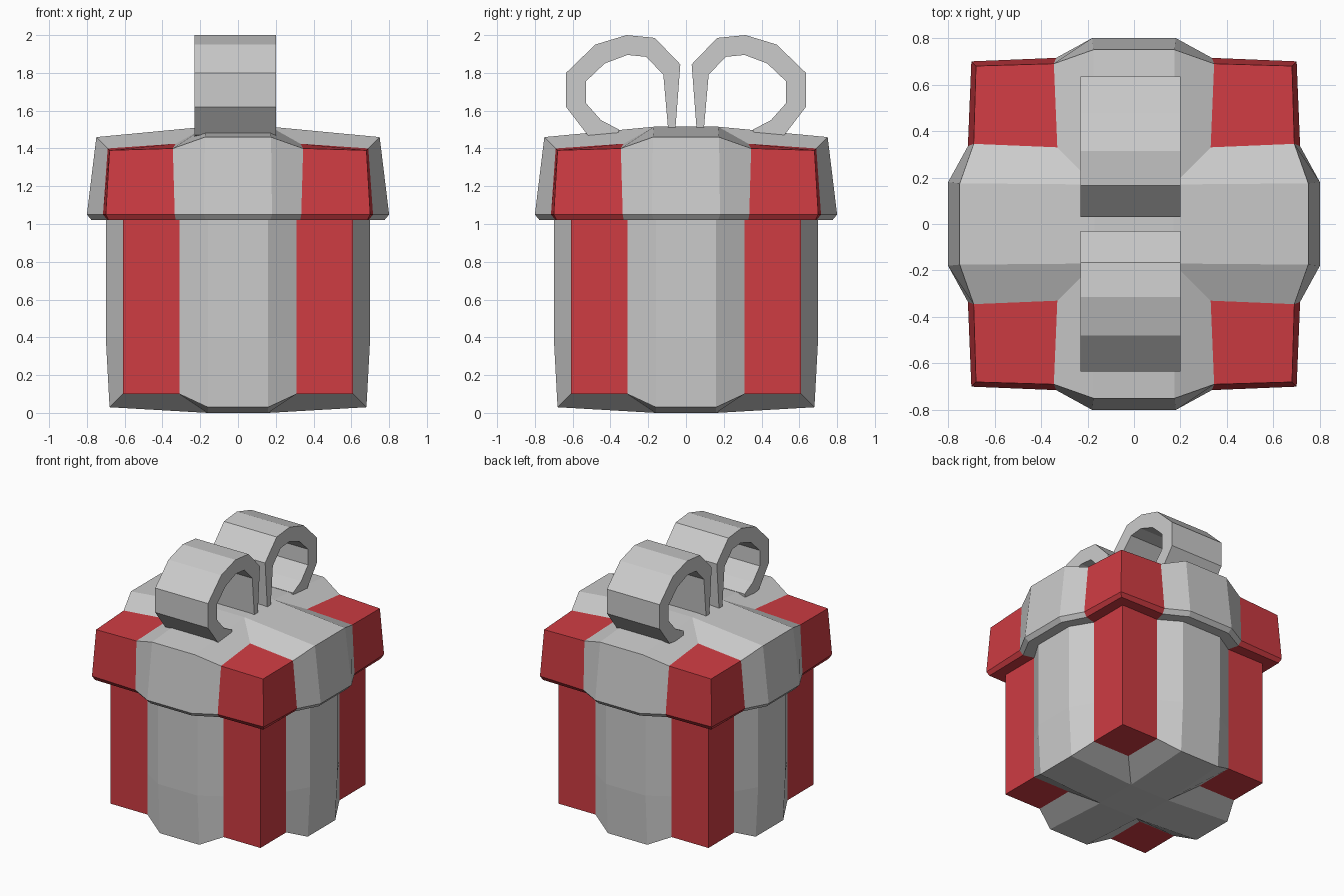
import bpy
from mathutils import Matrix

if "Cube" in bpy.data.objects:
    bpy.data.objects.remove(bpy.data.objects["Cube"])

red = bpy.data.materials.new("red")
red.diffuse_color = (0.62, 0.045, 0.055, 1)
red.use_nodes = True
red.node_tree.nodes["Principled BSDF"].inputs["Base Color"].default_value = red.diffuse_color


def turn(points, k):
    rot = Matrix.Rotation(k * 1.5707963, 3, 'Z')
    return [tuple(rot @ Matrix.Translation(p).translation) for p in points]


def ring(c, e, d, m, b, zc, ze, zm):
    """Four-fold outline: corner c, ribbon edge (e, d), ribbon middle (m, b)."""
    side = [(-c, -c, zc), (-e, -d, ze), (-m, -b, zm), (m, -b, zm), (e, -d, ze)]
    return [p for k in range(4) for p in turn(side, k)]


def add_object(name, verts, faces, mat=None):
    used = sorted({i for f in faces for i in f})
    new = {v: n for n, v in enumerate(used)}
    me = bpy.data.meshes.new(name)
    me.from_pydata([verts[i] for i in used], [], [[new[i] for i in f] for f in faces])
    if mat:
        me.materials.append(mat)
    ob = bpy.data.objects.new(name, me)
    bpy.context.collection.objects.link(ob)
    return ob


def wrapped_box(name, rings, cap_at_top, e, ze, m, zm):
    """Loft the rings upward, cap one end, split into panels and ribbon."""
    verts = [p for r in rings for p in r]
    panels, ribbon = [], []
    for r in range(len(rings) - 1):
        for i in range(20):
            j, a, b = (i + 1) % 20, r * 20, r * 20 + 20
            group = panels if i % 5 in (0, 4) else ribbon
            group.append([a + i, a + j, b + j, b + i])
    # cap: crossing ribbon with a raised middle and sunken corner panels
    base = 20 * (len(rings) - 1) if cap_at_top else 0
    n = len(verts)
    for k in range(4):
        verts += turn([(-e, -e, ze), (-m, -m, zm)], k)
    E = lambda k: n + 2 * (k % 4)
    M = lambda k: E(k) + 1
    R = lambda i: base + i % 20
    cap_red, cap_grey = [], [[M(0), M(1), M(2), M(3)]]
    for k in range(4):
        s = 5 * k
        cap_red.append([R(s), R(s + 1), E(k), R(s - 1)])
        cap_grey += [[R(s + 1), R(s + 2), M(k), E(k)],
                     [R(s + 2), R(s + 3), M(k + 1), M(k)],
                     [R(s + 3), R(s + 4), E(k + 1), M(k + 1)]]
    step = 1 if cap_at_top else -1
    panels += [f[::step] for f in cap_red]
    ribbon += [f[::step] for f in cap_grey]
    add_object(name + "_panels", verts, panels, red)
    add_object(name + "_ribbon", verts, ribbon)


# Box body
wrapped_box("box", [
    ring(0.61, 0.31, 0.61, 0.16, 0.68, 0.10, 0.10, 0.03),
    ring(0.61, 0.31, 0.61, 0.16, 0.70, 0.40, 0.40, 0.40),
    ring(0.61, 0.31, 0.61, 0.16, 0.70, 1.02, 1.02, 1.02),
], False, 0.31, 0.10, 0.16, 0.0)

# Lid with underside, bevelled rim and domed top
wrapped_box("lid", [
    ring(0.61, 0.31, 0.61, 0.16, 0.70, 1.02, 1.02, 1.02),
    ring(0.685, 0.33, 0.69, 0.17, 0.775, 1.02, 1.02, 1.02),
    ring(0.70, 0.335, 0.715, 0.18, 0.80, 1.05, 1.05, 1.05),
    ring(0.68, 0.345, 0.69, 0.175, 0.75, 1.39, 1.40, 1.46),
], True, 0.33, 1.425, 0.17, 1.515)

# Bow loops: thick band profile extruded across x, mirrored in y
outer = [(0.06, 1.45), (0.03, 1.845), (0.165, 1.985), (0.315, 2.0), (0.48, 1.95),
         (0.635, 1.80), (0.635, 1.62), (0.52, 1.47), (0.36, 1.45)]
inner = [(0.09, 1.45), (0.12, 1.79), (0.21, 1.885), (0.31, 1.895), (0.43, 1.85),
         (0.53, 1.755), (0.53, 1.64), (0.45, 1.55), (0.355, 1.50)]
n = len(outer)
for name, s in (("bow_loop_back", 1), ("bow_loop_front", -1)):
    verts = [(x, s * y, z) for x in (-0.23, 0.20) for y, z in outer + inner]
    A, B, C, D = 0, n, 2 * n, 3 * n
    faces = [[A, C, D, B], [A + n - 1, B + n - 1, D + n - 1, C + n - 1]]
    for i in range(n - 1):
        faces += [[A + i, A + i + 1, C + i + 1, C + i],
                  [B + i, D + i, D + i + 1, B + i + 1],
                  [A + i, B + i, B + i + 1, A + i + 1],
                  [C + i, C + i + 1, D + i + 1, D + i]]
    # the profile runs clockwise, so the outward winding depends on the side
    add_object(name, verts, [f[::-s] for f in faces])
